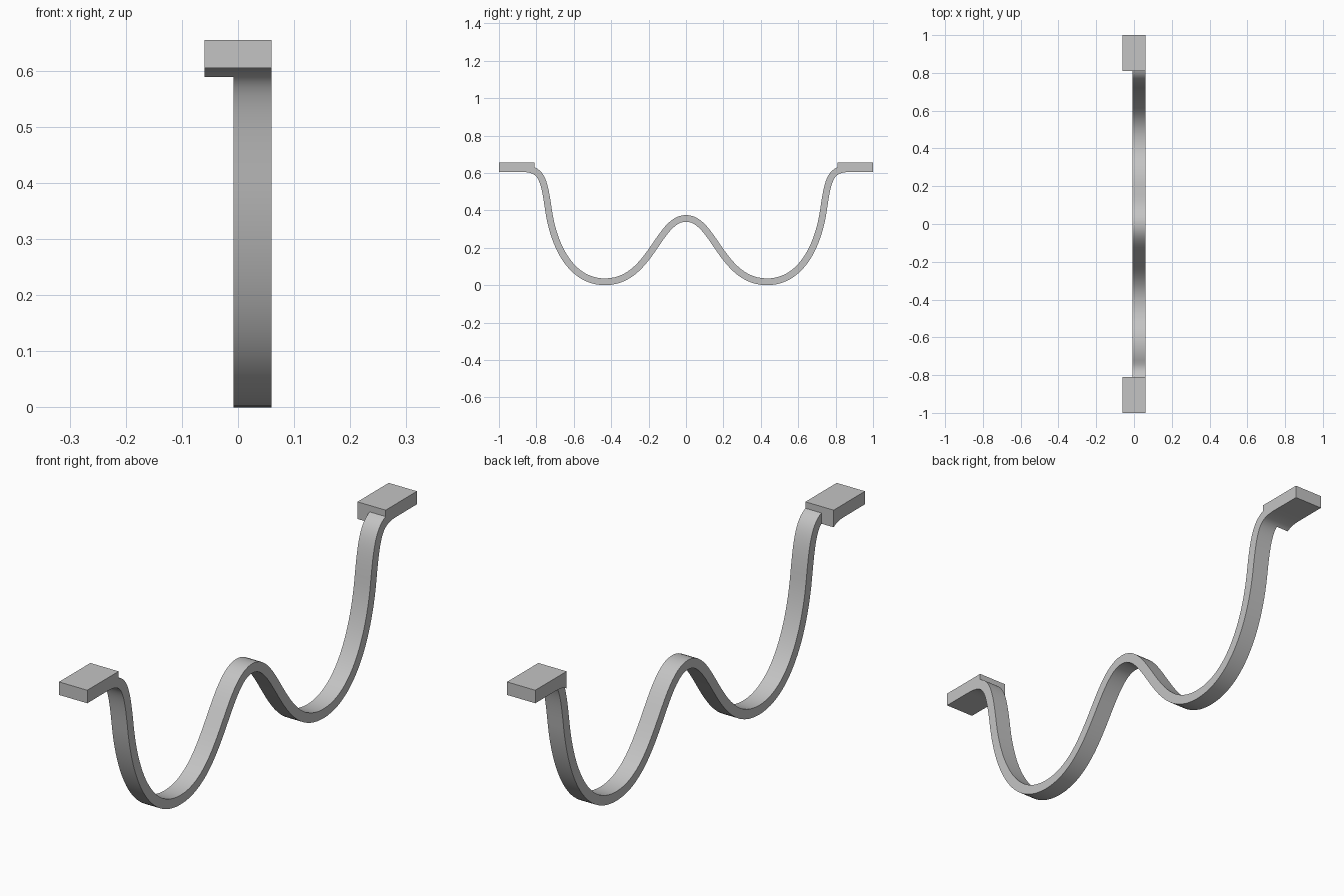
import bpy
import bmesh
import math
from mathutils import Vector
from mathutils.geometry import interpolate_bezier

cube = bpy.data.objects.get("Cube")
if cube:
    bpy.data.objects.remove(cube, do_unlink=True)

HALF_THICK = 0.018
PAD_START = 0.81
PAD_TOP = 0.655

grey = bpy.data.materials.new("plain_grey")
grey.use_nodes = True
colour = (0.55, 0.55, 0.55, 1)
grey.diffuse_color = colour
grey.node_tree.nodes["Principled BSDF"].inputs["Base Color"].default_value = colour


def make_strip(name, lower, upper, x0, x1, cuts):
    """Solid between two (y, z) lines, trimmed flat at each (y, direction) cut."""
    bm = bmesh.new()
    rings = [[bm.verts.new((x, p[0], p[1])) for x, p in
              ((x0, a), (x1, a), (x1, b), (x0, b))] for a, b in zip(lower, upper)]
    for r, s in zip(rings, rings[1:]):
        for i in range(4):
            j = (i + 1) % 4
            bm.faces.new((r[i], r[j], s[j], s[i]))
    bm.faces.new(rings[0])
    bm.faces.new(rings[-1])
    for y, direction in cuts:
        geom = bm.verts[:] + bm.edges[:] + bm.faces[:]
        bmesh.ops.bisect_plane(bm, geom=geom, plane_co=(0, y, 0),
                               plane_no=(0, direction, 0), clear_outer=True)
        bmesh.ops.holes_fill(bm, edges=[e for e in bm.edges if e.is_boundary])
    bmesh.ops.recalc_face_normals(bm, faces=bm.faces[:])
    mesh = bpy.data.meshes.new(name)
    bm.to_mesh(mesh)
    bm.free()
    mesh.materials.append(grey)
    obj = bpy.data.objects.new(name, mesh)
    bpy.context.collection.objects.link(obj)
    bpy.ops.object.select_all(action="DESELECT")
    obj.select_set(True)
    bpy.context.view_layer.objects.active = obj
    bpy.ops.object.shade_smooth_by_angle(angle=math.radians(30))
    return obj


# Centre line of one half: crest, trough, steep rise, level end
segments = [
    ((0, 0.357), (0.15, 0.357), (0.19, 0.018), (0.433, 0.018)),
    ((0.433, 0.018), (0.61, 0.018), (0.705, 0.2), (0.735, 0.4)),
    ((0.735, 0.4), (0.76, 0.58), (0.775, 0.623), (0.88, 0.623)),
]
half = []
for seg in segments:
    pts = interpolate_bezier(*[Vector((y, z, 0)) for y, z in seg], 25)
    half += [p.to_2d() for p in pts][(1 if half else 0):]
half.append(Vector((1, 0.623)))
centre = [Vector((-p.x, p.y)) for p in reversed(half[1:])] + half

# Offset the centre line both ways
lower, upper = [], []
for i, p in enumerate(centre):
    t = (centre[min(i + 1, len(centre) - 1)] - centre[max(i - 1, 0)]).normalized()
    n = Vector((-t.y, t.x)) * HALF_THICK
    lower.append(p - n)
    upper.append(p + n)

make_strip("wavy_band", lower, upper, -0.008, 0.06,
           [(PAD_START, 1), (-PAD_START, -1)])

# End pads: flat top, underside follows the band
under = [p for p in lower if p.x > 0.78]
for name, side in (("front_pad", -1), ("back_pad", 1)):
    low = [(p.x * side, p.y) for p in under]
    top = [(y, PAD_TOP) for y, z in low]
    make_strip(name, low, top, -0.06, 0.06, [(PAD_START * side, -side)])
